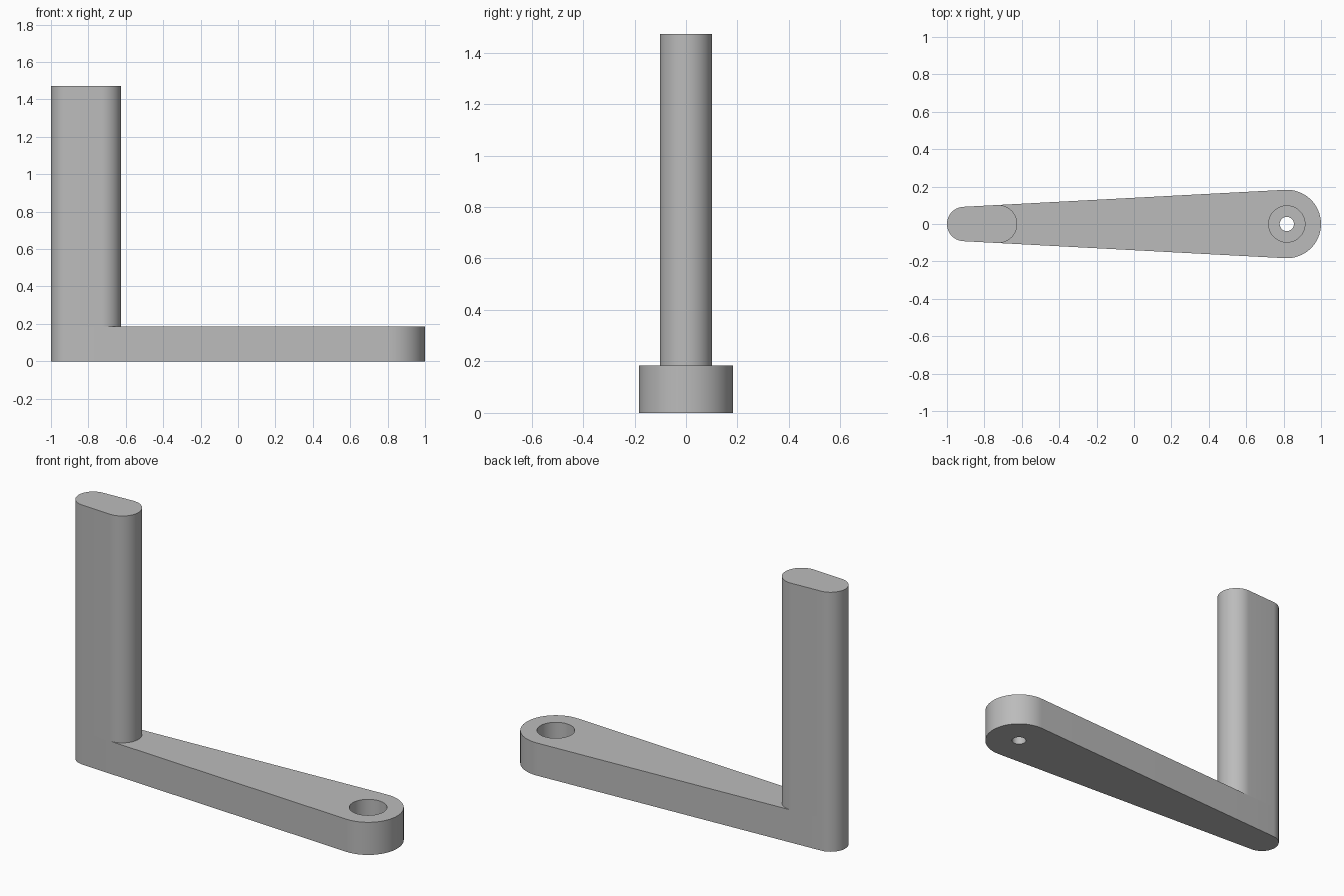
import bpy, bmesh, math

cube = bpy.data.objects.get("Cube")
if cube:
    bpy.data.objects.remove(cube, do_unlink=True)

# Dimensions
SMALL_X, SMALL_R = -0.908, 0.092
BIG_X, BIG_R = 0.817, 0.183
POST_X = -0.726
ARM_H, POST_H = 0.185, 1.472
BORE_R, HOLE_R, BORE_FLOOR = 0.097, 0.038, 0.06

slope = (BIG_R - SMALL_R) / (BIG_X - SMALL_X)
tilt = math.asin(slope)
side = math.pi / 2 + tilt

grey = bpy.data.materials.new("plain grey")
grey.use_nodes = True
colour = (0.5, 0.5, 0.5, 1)
grey.diffuse_color = colour
grey.node_tree.nodes["Principled BSDF"].inputs["Base Color"].default_value = colour


def arc(bm, x, start, end, steps=32):
    """Arc tangent to both tapered sides, centred at x."""
    r = SMALL_R + (x - SMALL_X) * slope
    angles = [start + (end - start) * i / steps for i in range(steps + 1)]
    return [bm.verts.new((x + r * math.cos(a), r * math.sin(a), 0)) for a in angles]


def raise_faces(bm, faces, height):
    """Extrude faces upward and return the new top faces."""
    new = bmesh.ops.extrude_face_region(bm, geom=faces)["geom"]
    verts = [g for g in new if isinstance(g, bmesh.types.BMVert)]
    bmesh.ops.translate(bm, verts=verts, vec=(0, 0, height))
    return [g for g in new if isinstance(g, bmesh.types.BMFace)]


# Tapered arm footprint, split where the post's rounded front edge crosses it
bm = bmesh.new()
heel = arc(bm, SMALL_X, side, 2 * math.pi - side)
post_edge = arc(bm, POST_X, -side, side)
toe = arc(bm, BIG_X, -side, side)
post_foot = bm.faces.new(heel + post_edge)
arm_foot = bm.faces.new(toe + post_edge[::-1])

# Raise the whole arm, then the upright post from its end
tops = raise_faces(bm, [post_foot, arm_foot], ARM_H)
post_top = min(tops, key=lambda f: f.calc_center_median().x)
raise_faces(bm, [post_top], POST_H - ARM_H)
bmesh.ops.recalc_face_normals(bm, faces=bm.faces)
mesh = bpy.data.meshes.new("crank_arm_and_post")
bm.to_mesh(mesh)
bm.free()
crank = bpy.data.objects.new("crank_arm_and_post", mesh)
bpy.context.collection.objects.link(crank)
mesh.materials.append(grey)


# Counterbored screw hole
def drill(name, radius, bottom, top):
    bpy.ops.mesh.primitive_cylinder_add(vertices=64, radius=radius, depth=top - bottom,
                                        location=(BIG_X, 0, (top + bottom) / 2))
    cutter = bpy.context.object
    cutter.name = name
    cutter.hide_render = True
    cutter.data.materials.append(grey)
    cut = crank.modifiers.new(name, 'BOOLEAN')
    cut.operation = 'DIFFERENCE'
    cut.solver = 'EXACT'
    cut.object = cutter
    bpy.ops.object.select_all(action='DESELECT')
    crank.select_set(True)
    bpy.context.view_layer.objects.active = crank
    bpy.ops.object.modifier_apply(modifier=cut.name)
    bpy.data.objects.remove(cutter, do_unlink=True)


drill("counterbore_cutter", BORE_R, BORE_FLOOR, ARM_H + 0.1)
drill("screw_hole_cutter", HOLE_R, -0.1, ARM_H + 0.1)

bpy.ops.object.shade_smooth_by_angle(angle=math.radians(30))
